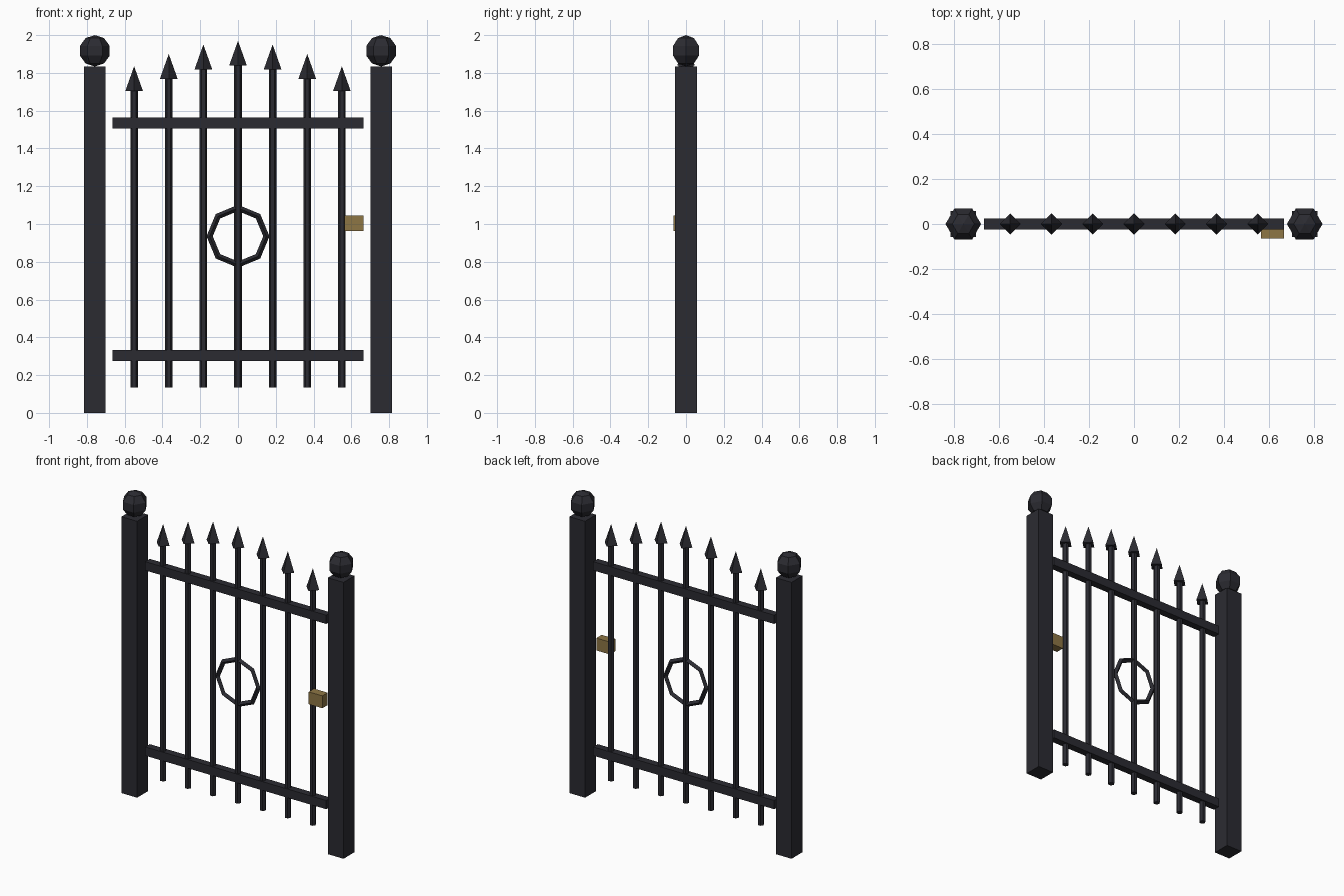
import bpy, bmesh, math
from mathutils import Matrix, Vector

if "Cube" in bpy.data.objects:
    bpy.data.objects.remove(bpy.data.objects["Cube"])


def material(name, color):
    m = bpy.data.materials.new(name)
    m.use_nodes = True
    m.diffuse_color = color
    m.node_tree.nodes["Principled BSDF"].inputs["Base Color"].default_value = color
    return m


iron = material("dark iron", (0.024, 0.024, 0.031, 1))
brass = material("aged brass", (0.27, 0.18, 0.06, 1))


def finish(bm, name, mat):
    bmesh.ops.recalc_face_normals(bm, faces=bm.faces)
    me = bpy.data.meshes.new(name)
    bm.to_mesh(me)
    bm.free()
    me.materials.append(mat)
    ob = bpy.data.objects.new(name, me)
    bpy.context.collection.objects.link(ob)
    return ob


def box(name, center, size, mat=iron):
    bm = bmesh.new()
    bmesh.ops.create_cube(bm, size=1, matrix=Matrix.Translation(center) @ Matrix.Diagonal((*size, 1)))
    return finish(bm, name, mat)


def cone(name, x, z0, z1, r0, r1, sides, turn=0.0):
    bm = bmesh.new()
    place = Matrix.Translation((x, 0, (z0 + z1) / 2)) @ Matrix.Rotation(turn, 4, "Z")
    bmesh.ops.create_cone(bm, cap_ends=True, segments=sides, radius1=r0, radius2=r1,
                          depth=z1 - z0, matrix=place)
    return finish(bm, name, iron)


# Posts with faceted ball finials
for side, x in (("left", 0.758), ("right", -0.758)):
    box(side + "_post", (x, 0, 0.9175), (0.115, 0.115, 1.835))
    bm = bmesh.new()
    bmesh.ops.create_uvsphere(bm, u_segments=6, v_segments=5, radius=0.083,
                              matrix=Matrix.Translation((x, 0, 1.917)) @ Matrix.Rotation(math.pi / 2, 4, "Z"))
    finish(bm, side + "_finial", iron)

# Horizontal rails
for name, z in (("bottom_rail", 0.305), ("top_rail", 1.535)):
    box(name, (0, 0, z), (1.33, 0.048, 0.058))

# Upright bars, rising towards the middle, each with a spear tip
tips = (1.97, 1.95, 1.90, 1.835)
for i in range(-3, 4):
    x, tip = i * 0.1833, tips[abs(i)]
    cone(f"bar_{i + 4}", x, 0.135, tip - 0.12, 0.02, 0.02, 6, math.pi / 2)
    cone(f"spear_{i + 4}", x, tip - 0.132, tip, 0.047, 0, 4)

# Eight-sided ring in the middle
bm = bmesh.new()
major, minor, n, m = 0.15, 0.0165, 8, 4
loops = []
for i in range(n):
    a = math.tau * i / n
    out = Vector((math.cos(a), 0, math.sin(a)))
    loops.append([bm.verts.new(Vector((0, 0, 0.935)) + out * (major + minor * math.cos(b))
                               + Vector((0, minor * math.sin(b), 0)))
                  for b in (math.tau * j / m for j in range(m))])
for i in range(n):
    p, q = loops[i], loops[(i + 1) % n]
    for j in range(m):
        k = (j + 1) % m
        bm.faces.new((p[j], q[j], q[k], p[k]))
finish(bm, "center_ring", iron)

# Latch box
box("latch", (0.615, -0.037, 1.003), (0.1, 0.056, 0.082), brass)
